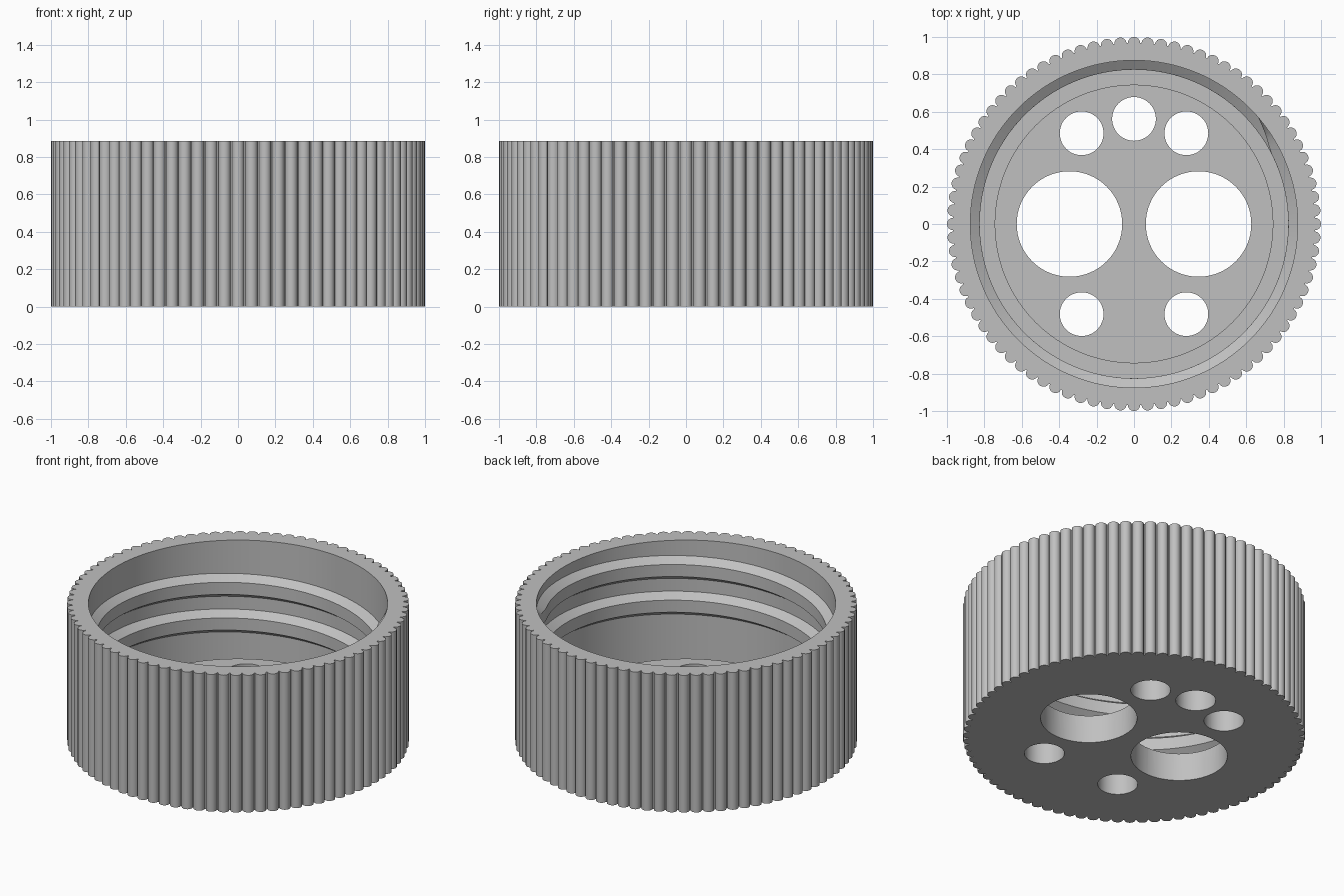
import bpy, bmesh
from math import sin, cos, pi, radians

HEIGHT = 0.885
FLOOR_Z = 0.18      # top of the raised floor disc
GROOVE_Z = 0.10     # bottom of the ring groove around the disc
BORE = 0.875        # inner wall radius
CREST = 0.825       # thread crest radius
RIDGES = 84
PITCH = 0.23

cube = bpy.data.objects.get("Cube")
if cube:
    bpy.data.objects.remove(cube, do_unlink=True)

grey = bpy.data.materials.new("mid grey plastic")
grey.use_nodes = True
colour = (0.53, 0.53, 0.53, 1)
grey.diffuse_color = colour
grey.node_tree.nodes["Principled BSDF"].inputs["Base Color"].default_value = colour


def finish(bm, name):
    bmesh.ops.recalc_face_normals(bm, faces=bm.faces)
    mesh = bpy.data.meshes.new(name)
    bm.to_mesh(mesh)
    bm.free()
    mesh.materials.append(grey)
    obj = bpy.data.objects.new(name, mesh)
    bpy.context.collection.objects.link(obj)
    return obj


def extrude_outline(bm, points, z0, z1):
    face = bm.faces.new([bm.verts.new((x, y, z0)) for x, y in points])
    top = bmesh.ops.extrude_face_region(bm, geom=[face])["geom"]
    verts = [v for v in top if isinstance(v, bmesh.types.BMVert)]
    bmesh.ops.translate(bm, verts=verts, vec=(0, 0, z1 - z0))


def circle(cx, cy, r, n):
    return [(cx + r * cos(2 * pi * i / n), cy + r * sin(2 * pi * i / n)) for i in range(n)]


def cut(target, cutter):
    mod = target.modifiers.new("cut", "BOOLEAN")
    mod.operation = "DIFFERENCE"
    mod.solver = "EXACT"
    mod.object = cutter
    bpy.context.view_layer.objects.active = target
    bpy.ops.object.modifier_apply(modifier=mod.name)
    bpy.data.objects.remove(cutter, do_unlink=True)


def smooth(obj):
    bpy.ops.object.select_all(action="DESELECT")
    obj.select_set(True)
    bpy.context.view_layer.objects.active = obj
    bpy.ops.object.shade_smooth_by_angle(angle=radians(32))


# Ridged outer body: half-round ribs standing on a circle
outline = []
base, rib, steps = 0.967, 0.033, 8
for k in range(RIDGES):
    a = pi / 2 + 2 * pi * k / RIDGES
    for s in range(steps + 1):
        t = -pi / 2 + pi * s / steps
        out, side = base + rib * cos(t), rib * sin(t)
        outline.append((out * cos(a) - side * sin(a), out * sin(a) + side * cos(a)))
bm = bmesh.new()
extrude_outline(bm, outline, 0, HEIGHT)
body = finish(bm, "ridged_cap_body")

# Hollow bore, with a ring groove around the floor disc
profile = [(0, FLOOR_Z), (0.745, FLOOR_Z), (0.745, GROOVE_Z), (BORE, GROOVE_Z), (BORE, 1.2), (0, 1.2)]
bm = bmesh.new()
verts = [bm.verts.new((r, 0, z)) for r, z in profile]
edges = [bm.edges.new(pair) for pair in zip(verts, verts[1:])]
bmesh.ops.spin(bm, geom=verts + edges, axis=(0, 0, 1), cent=(0, 0, 0),
               angle=2 * pi, steps=128, use_duplicate=False)
bmesh.ops.remove_doubles(bm, verts=bm.verts, dist=0.0005)
cut(body, finish(bm, "bore_cutter"))

# Round holes through the floor
bm = bmesh.new()
for side in (-1, 1):
    extrude_outline(bm, circle(side * 0.345, 0, 0.282, 64), -0.1, 0.4)
    for y in (0.485, -0.482):
        extrude_outline(bm, circle(side * 0.28, y, 0.117, 48), -0.1, 0.4)
extrude_outline(bm, circle(0, 0.562, 0.117, 48), -0.1, 0.4)
cut(body, finish(bm, "hole_cutter"))
smooth(body)

# Internal helical thread, two turns, fading into the wall at both ends
START, END, FADE, ROOT = 28, 761, 13, 0.885
count = 260
bm = bmesh.new()
rings = []
for i in range(count + 1):
    deg = START + (END - START) * i / count
    fade = min(1, (deg - START) / FADE, (END - deg) / FADE)
    crest = BORE + 0.002 - (BORE + 0.002 - CREST) * fade
    top = 0.377 + PITCH * (deg - START) / 360
    section = [(ROOT, top + 0.007), (crest, top - 0.035), (crest, top - 0.113), (ROOT, top - 0.155)]
    a = radians(deg)
    rings.append([bm.verts.new((r * cos(a), r * sin(a), z)) for r, z in section])
for one, two in zip(rings, rings[1:]):
    for j in range(4):
        k = (j + 1) % 4
        bm.faces.new((one[j], one[k], two[k], two[j]))
bm.faces.new(rings[0])
bm.faces.new(rings[-1])
smooth(finish(bm, "inner_thread"))
